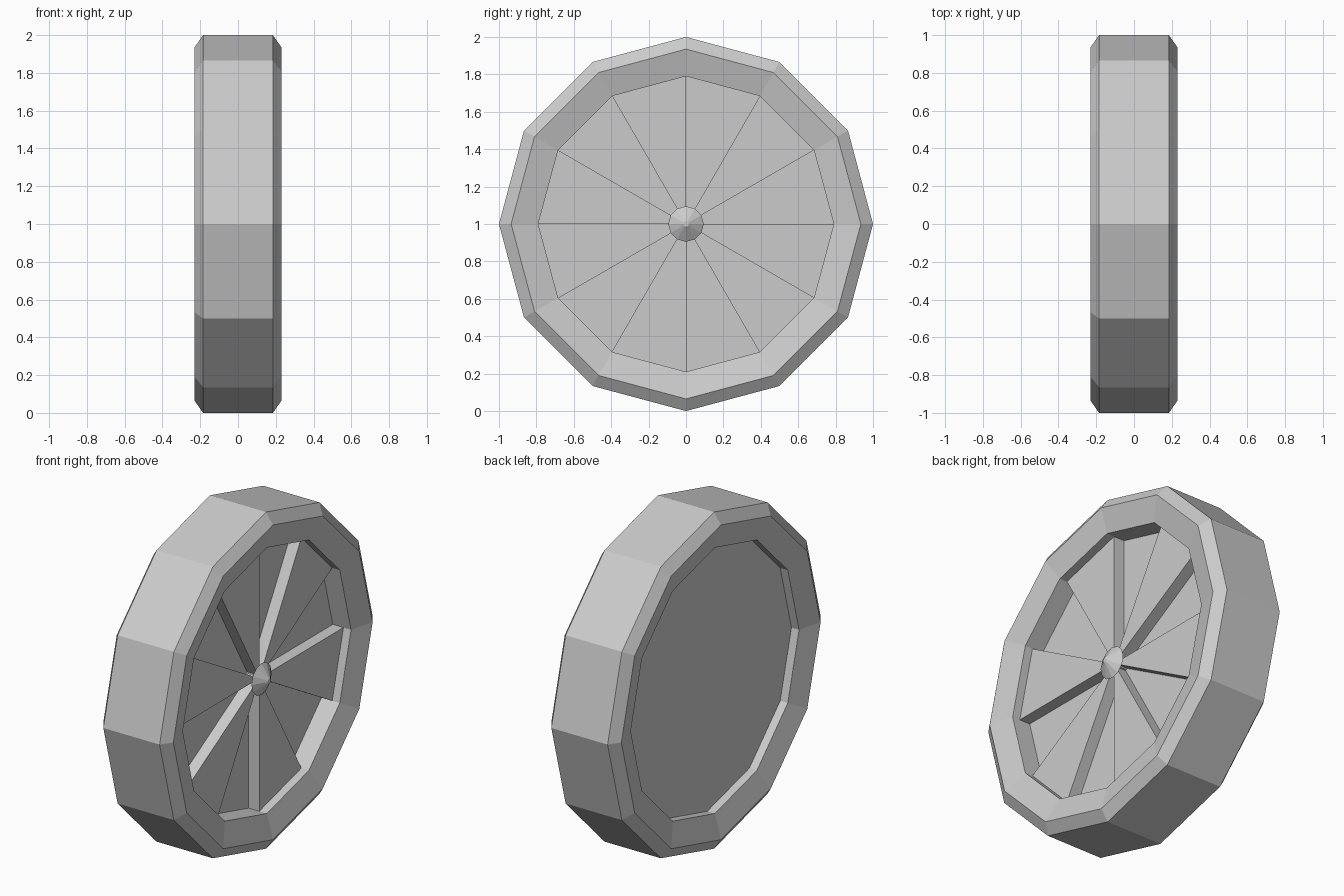
import bpy
import bmesh
from math import sin, cos, tau

SIDES = 12
cube = bpy.data.objects.get("Cube")
if cube:
    bpy.data.objects.remove(cube)

grey = bpy.data.materials.new("plain grey")
grey.use_nodes = True
colour = (0.6, 0.6, 0.6, 1)
grey.diffuse_color = colour
grey.node_tree.nodes["Principled BSDF"].inputs["Base Color"].default_value = colour


def point(x, radius, step, sides=SIDES):
    """Point around the axle, counted from the top."""
    a = tau * step / sides
    return (x, radius * sin(a), 1 + radius * cos(a))


def finish(name, bm):
    bmesh.ops.remove_doubles(bm, verts=bm.verts, dist=0.0001)
    bmesh.ops.recalc_face_normals(bm, faces=bm.faces)
    mesh = bpy.data.meshes.new(name)
    bm.to_mesh(mesh)
    bm.free()
    mesh.materials.append(grey)
    obj = bpy.data.objects.new(name, mesh)
    bpy.context.collection.objects.link(obj)
    return obj


def lathe(name, profile, sides=SIDES):
    """Turn (x, radius) rings about the axle and cap both ends."""
    bm = bmesh.new()
    rings = [[bm.verts.new(point(x, r, i, sides)) for i in range(sides)]
             for x, r in profile]
    for a, b in zip(rings, rings[1:]):
        for i in range(sides):
            j = (i + 1) % sides
            bm.faces.new((a[i], a[j], b[j], b[i]))
    bm.faces.new(rings[0])
    bm.faces.new(rings[-1])
    return finish(name, bm)


# Tyre, rim lips and recessed web
lathe("wheel_body", [(-0.14, 0.79), (-0.19, 0.79), (-0.23, 0.935), (-0.185, 1),
                     (0.185, 1), (0.23, 0.935), (0.19, 0.79), (0.07, 0.79)])

# Raised wedge spokes on every second sector of the outer side
bm = bmesh.new()
for k in range(1, SIDES, 2):
    low, high = [[bm.verts.new(p) for p in
                  (point(x, 0, 0), point(x, 0.79, k), point(x, 0.79, k + 1))]
                 for x in (0.07, 0.14)]
    bm.faces.new(high)
    for i in range(3):
        j = (i + 1) % 3
        bm.faces.new((low[i], low[j], high[j], high[i]))
finish("wedge_spokes", bm)

# Hub cap on a short axle
lathe("axle_stub", [(0.07, 0.03), (0.15, 0.03)], 8)
lathe("hub_cap", [(0.145, 0.07), (0.155, 0.095), (0.195, 0.03), (0.205, 0.015)])
